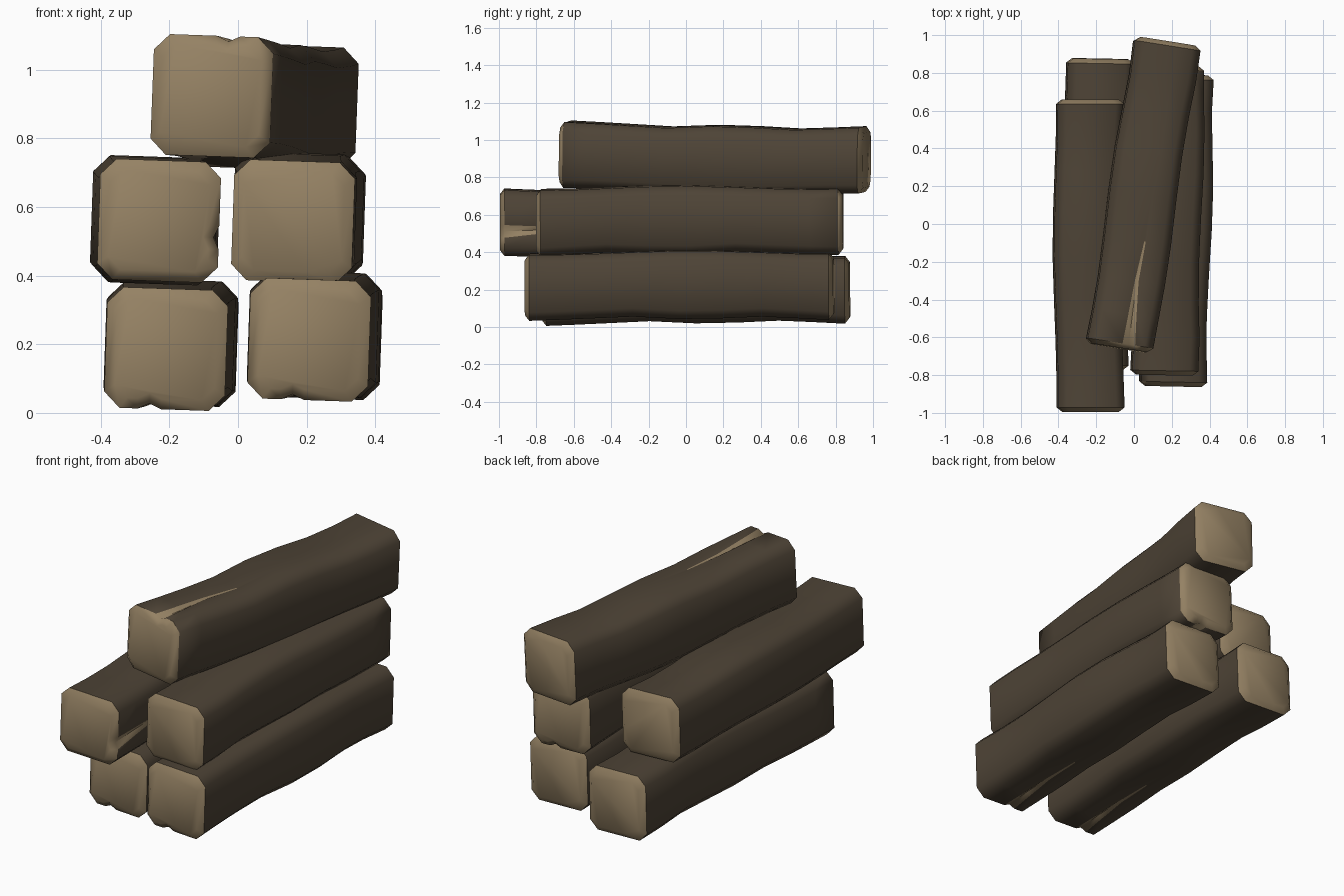
import bpy, bmesh, math
from mathutils import Vector, Matrix

if "Cube" in bpy.data.objects:
    bpy.data.objects.remove(bpy.data.objects["Cube"])

def material(name, col):
    m = bpy.data.materials.new(name)
    m.diffuse_color = (*col, 1)
    m.use_nodes = True
    m.node_tree.nodes["Principled BSDF"].inputs["Base Color"].default_value = m.diffuse_color
    return m

BARK = material("dark_wood", (0.076, 0.057, 0.037))
CUT = material("cut_wood", (0.300, 0.222, 0.127))

H, C = 0.176, 0.046          # half width and corner cut of a beam
END_IN, END_DEEP = 0.030, 0.024   # worn rim at the beam ends

# position along the beam and the wobble of each side (outward is positive)
T = [0, .11, .22, .35, .5, .64, .77, .88, 1]
LOW = [0, -.005, -.012, -.021, -.008, -.011, -.019, -.010, 0]
TOP = [0, 0, .004, .012, .020, .017, .009, .002, 0]
RIGHT = [0, -.007, -.010, -.004, .006, .009, .001, -.006, 0]
LEFT = [0, .004, .009, .008, -.002, -.008, -.005, .003, 0]
# split in the underside: half width, depth
SPLIT_W = [.034, .022, .010] + [.004] * 6
SPLIT_D = [.016, .014, .005] + [0] * 6

def section(i, inset=0):
    """Cut-corner square with a notch in the lower side."""
    r, l = H + RIGHT[i] - inset, -H - LEFT[i] + inset
    t, b = H + TOP[i] - inset, -H - LOW[i] + inset
    m, w, d = -0.043 + 0.05 * T[i] * (T[i] < .3), SPLIT_W[i], SPLIT_D[i]
    c = C - inset * 0.3
    return [(l + c, b), (m - w, b), (m, b + d), (m + w, b), (r - c, b),
            (r, b + c), (r, t - c), (r - c, t), (l + c, t), (l, t - c), (l, b + c)]

def beam(name, start, end, roll):
    a, b = Vector(start), Vector(end)
    length = (b - a).length
    bm = bmesh.new()
    last = len(T) - 1
    # (section, distance along beam), with an inset ring at each end
    rings = [(section(0, END_IN), 0), (section(0), END_DEEP)]
    rings += [(section(i), T[i] * length) for i in range(1, last)]
    rings += [(section(last), length - END_DEEP), (section(last, END_IN), length)]
    vs = [[bm.verts.new((x, y - length / 2, z)) for x, z in s] for s, y in rings]
    n = len(vs[0])
    for k in range(len(vs) - 1):
        for j in range(n):
            q = (j + 1) % n
            f = bm.faces.new((vs[k][j], vs[k][q], vs[k + 1][q], vs[k + 1][j]))
            rim = k in (0, len(vs) - 2)
            split = j in (1, 2) and k < 4
            f.material_index = 1 if rim or split else 0
    for ring in (vs[0], vs[-1]):
        bm.faces.new(ring).material_index = 1
    bmesh.ops.recalc_face_normals(bm, faces=bm.faces)
    me = bpy.data.meshes.new(name)
    bm.to_mesh(me)
    bm.free()
    me.materials.append(BARK)
    me.materials.append(CUT)
    ob = bpy.data.objects.new(name, me)
    bpy.context.collection.objects.link(ob)
    turn = (b - a).to_track_quat('Y', 'Z').to_matrix().to_4x4()
    ob.matrix_world = (Matrix.Translation((a + b) / 2) @ turn
                       @ Matrix.Rotation(math.radians(roll), 4, 'Y'))
    bpy.ops.object.select_all(action='DESELECT')
    ob.select_set(True)
    bpy.context.view_layer.objects.active = ob
    bpy.ops.object.shade_smooth_by_angle(angle=math.radians(50))

# stack: two below, two in the middle, one lying askew on top
beam("lower_left_beam", (-.210, -.77, .186), (-.178, .875, .198), 2)
beam("lower_right_beam", (.207, -.86, .213), (.242, .79, .218), 2)
beam("middle_left_beam", (-.230, -.995, .560), (-.232, .66, .562), -88)
beam("middle_right_beam", (.190, .84, .565), (.160, -.80, .558), -2)
beam("top_beam", (-.080, -.657, .924), (.177, .966, .893), 182)
